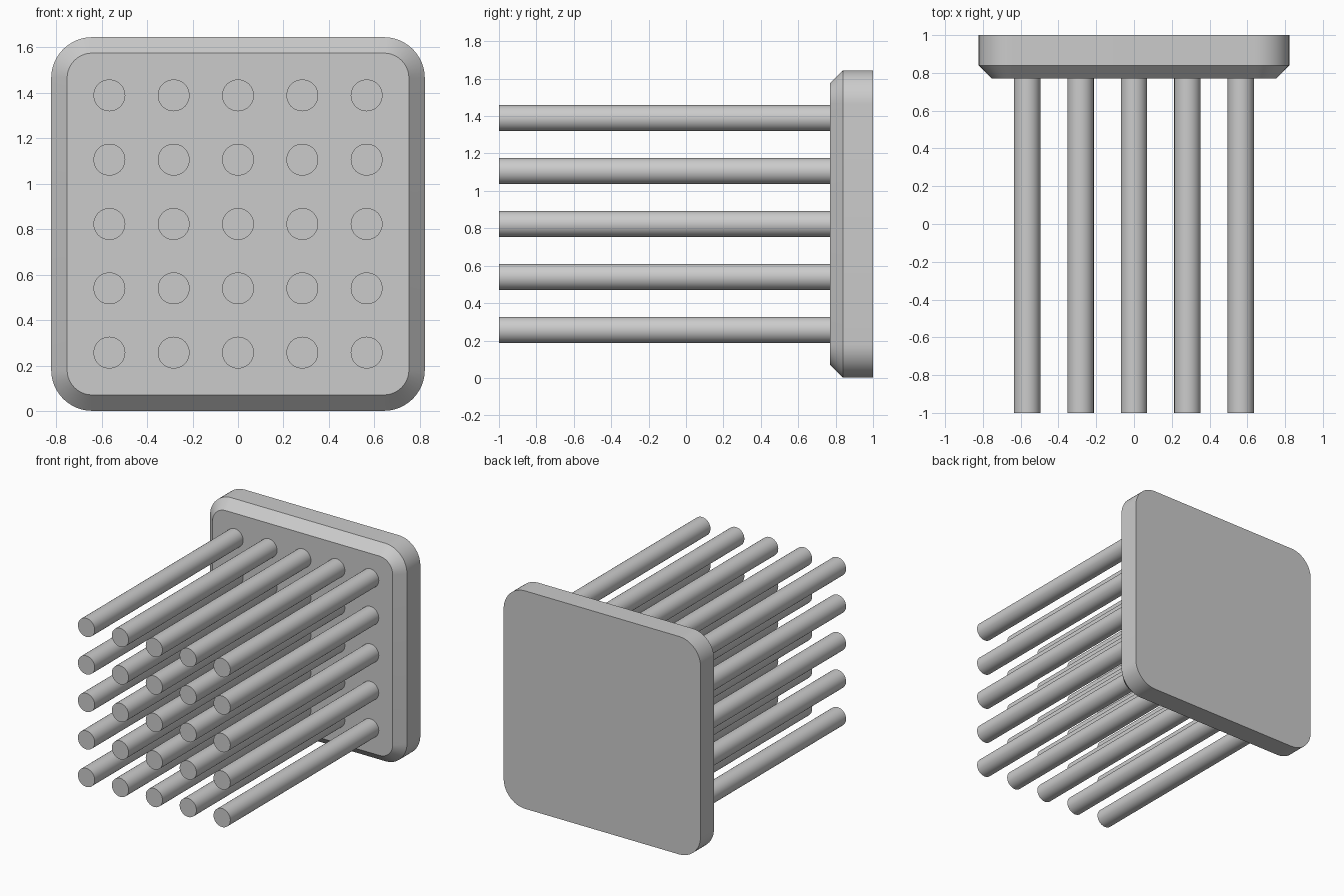
import bpy, bmesh
from math import cos, sin, pi, radians
from mathutils import Matrix

cube = bpy.data.objects.get("Cube")
if cube:
    bpy.data.objects.remove(cube, do_unlink=True)

HALF = 0.822        # half the plate's width and height
CENTRE_Z = 0.823
BEVEL = 0.07
CORNER = 0.18
PIN_RADIUS = 0.07
PITCH = 0.283
FACE_Y, BACK_Y, TIP_Y = 0.77, 1.0, -1.0

grey = bpy.data.materials.new("light grey")
grey.use_nodes = True
colour = (0.6, 0.6, 0.6, 1)
grey.diffuse_color = colour
grey.node_tree.nodes["Principled BSDF"].inputs["Base Color"].default_value = colour


def finish(name, bm):
    bmesh.ops.recalc_face_normals(bm, faces=bm.faces)
    mesh = bpy.data.meshes.new(name)
    bm.to_mesh(mesh)
    bm.free()
    mesh.materials.append(grey)
    obj = bpy.data.objects.new(name, mesh)
    bpy.context.collection.objects.link(obj)
    bpy.ops.object.select_all(action='DESELECT')
    obj.select_set(True)
    bpy.context.view_layer.objects.active = obj
    bpy.ops.object.shade_smooth_by_angle(angle=radians(30))
    return obj


def rounded_ring(bm, inset, y, steps=12):
    """Rounded square outline in the xz plane."""
    centre, radius = HALF - CORNER, CORNER - inset
    verts = []
    for quarter in range(4):
        mid = pi / 4 + quarter * pi / 2
        cx = centre if cos(mid) > 0 else -centre
        cz = centre if sin(mid) > 0 else -centre
        for i in range(steps + 1):
            a = quarter * pi / 2 + i / steps * pi / 2
            verts.append(bm.verts.new((cx + radius * cos(a), y,
                                       CENTRE_Z + cz + radius * sin(a))))
    return verts


# Base plate: rounded square with a chamfered front rim
bm = bmesh.new()
rings = [rounded_ring(bm, 0, BACK_Y), rounded_ring(bm, 0, FACE_Y + BEVEL),
         rounded_ring(bm, BEVEL, FACE_Y)]
for a, b in zip(rings, rings[1:]):
    for i in range(len(a)):
        j = (i + 1) % len(a)
        bm.faces.new((a[i], a[j], b[j], b[i]))
bm.faces.new(rings[0])
bm.faces.new(rings[-1])
finish("base_plate", bm)

# Five by five grid of round pins
for row in range(-2, 3):
    for col in range(-2, 3):
        bm = bmesh.new()
        place = (Matrix.Translation((col * PITCH, (FACE_Y + TIP_Y) / 2,
                                     CENTRE_Z + row * PITCH))
                 @ Matrix.Rotation(pi / 2, 4, 'X'))
        bmesh.ops.create_cone(bm, cap_ends=True, segments=48,
                              radius1=PIN_RADIUS, radius2=PIN_RADIUS,
                              depth=FACE_Y - TIP_Y, matrix=place)
        finish(f"pin_row{row + 3}_column{col + 3}", bm)
